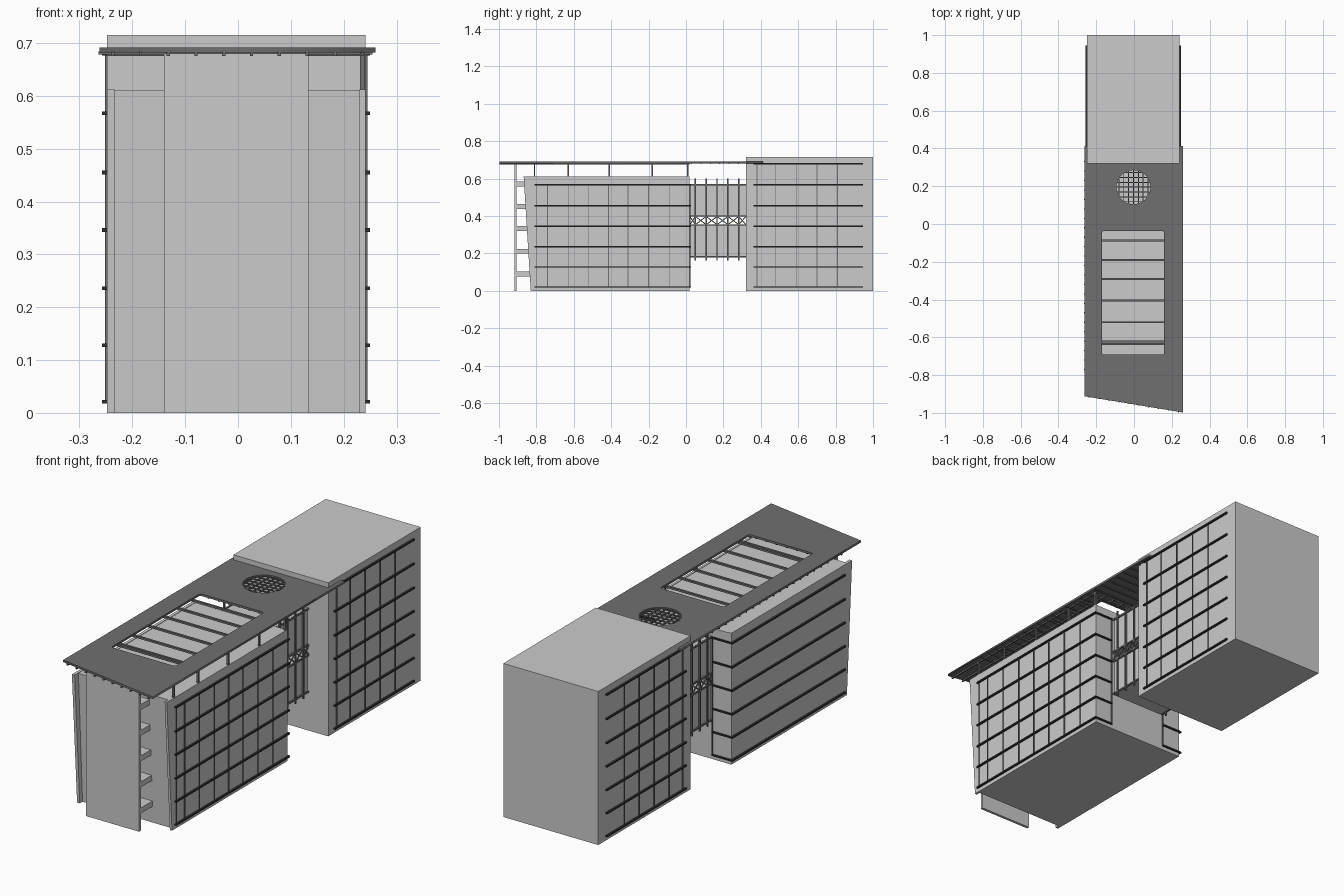
import bpy, bmesh, math
from mathutils import Vector, Matrix

if "Cube" in bpy.data.objects:
    bpy.data.objects.remove(bpy.data.objects["Cube"])


def material(name, v):
    m = bpy.data.materials.new(name)
    m.diffuse_color = (v, v, v, 1)
    m.use_nodes = True
    m.node_tree.nodes["Principled BSDF"].inputs["Base Color"].default_value = m.diffuse_color
    return m


DARK = material("dark_grey", 0.16)
BLACK = material("near_black", 0.03)


def finish(name, bm, mat=None):
    bmesh.ops.recalc_face_normals(bm, faces=bm.faces)
    me = bpy.data.meshes.new(name)
    bm.to_mesh(me)
    bm.free()
    if mat:
        me.materials.append(mat)
    ob = bpy.data.objects.new(name, me)
    bpy.context.collection.objects.link(ob)
    return ob


def boxes(name, items, mat=None):
    """Each item is (x0, x1, y0, y1, z0, z1)."""
    bm = bmesh.new()
    for x0, x1, y0, y1, z0, z1 in items:
        m = Matrix.Translation(((x0 + x1) / 2, (y0 + y1) / 2, (z0 + z1) / 2))
        bmesh.ops.create_cube(bm, size=1, matrix=m @ Matrix.Diagonal((x1 - x0, y1 - y0, z1 - z0, 1)))
    return finish(name, bm, mat)


def bars(name, pairs, t, mat=None):
    """Square bars running between pairs of points."""
    bm = bmesh.new()
    for a, b in pairs:
        a, b = Vector(a), Vector(b)
        d = b - a
        m = Matrix.Translation((a + b) / 2) @ d.to_track_quat('Z', 'Y').to_matrix().to_4x4()
        bmesh.ops.create_cube(bm, size=1, matrix=m @ Matrix.Diagonal((t, t, d.length, 1)))
    return finish(name, bm, mat)


def side_prism(name, profile, x0, x1):
    """Extrude a (y, z) profile along x."""
    bm = bmesh.new()
    f = bm.faces.new([bm.verts.new((x0, y, z)) for y, z in profile])
    r = bmesh.ops.extrude_face_region(bm, geom=[f])
    bmesh.ops.translate(bm, vec=(x1 - x0, 0, 0), verts=[v for v in r['geom'] if isinstance(v, bmesh.types.BMVert)])
    return finish(name, bm)


XL, XR = -0.248, 0.241

# main volumes
boxes("rear_block", [(XL, XR, 0.32, 1.0, 0, 0.715)])
side_prism("front_block", [(-0.81, 0), (0.02, 0), (0.02, 0.61), (-0.84, 0.61)], XL + 0.005, XR - 0.005)
wall = [(-0.83, 0), (0.02, 0), (0.02, 0.612), (-0.868, 0.612)]
side_prism("left_wall", wall, XL, XL + 0.014)
side_prism("right_wall", wall, XR - 0.011, XR)

# front screen with slabs tying it to the block
boxes("front_screen", [(-0.14, 0.133, -0.918, -0.905, 0, 0.68)])
boxes("screen_slabs", [(-0.135, 0.13, -0.906, -0.81, z - 0.013, z + 0.013)
                       for z in (0.09, 0.212, 0.333, 0.452, 0.572)])

# horizontal bands on the facades
levels = [0.021, 0.128, 0.236, 0.346, 0.455, 0.567, 0.68]
h = 0.0035
front_bands, rear_bands = [], []
for z in levels:
    zz = (z - h, z + h)
    rear_bands += [(XR, XR + 0.009, 0.36, 0.945, *zz), (XL - 0.009, XL, 0.36, 0.945, *zz)]
    if z < 0.6:
        front_bands += [(XR, XR + 0.009, -0.81, 0.027, *zz), (XL - 0.009, XL, -0.81, 0.027, *zz),
                        (0.15, XR, 0.02, 0.027, *zz), (XL, -0.15, 0.02, 0.027, *zz)]
boxes("front_bands", front_bands, BLACK)
boxes("rear_bands", rear_bands, BLACK)

# thin vertical mullions
w = 0.002
mull = []
for y in (-0.74, -0.63, -0.52, -0.415, -0.31, -0.2, -0.09):
    mull.append((XR, XR + 0.004, y - w, y + w, 0.021, 0.567))
mull.append((XR, XR + 0.004, -0.802, -0.798, 0.021, 0.567))
for y in (0.38, 0.48, 0.59, 0.70, 0.81):
    mull += [(XR, XR + 0.004, y - w, y + w, 0.021, 0.68), (XL - 0.004, XL, y - w, y + w, 0.021, 0.68)]
mull += [(s * 0.15 - w, s * 0.15 + w, 0.02, 0.025, 0.021, 0.567) for s in (-1, 1)]
boxes("mullions", mull, DARK)

# link between the blocks: two closed storeys with an open truss between
boxes("link_lower", [(-0.14, 0.133, 0.02, 0.32, 0.18, 0.35)])
boxes("link_upper", [(-0.14, 0.133, 0.02, 0.32, 0.402, 0.57)])
posts = [0.05 + 0.058 * i for i in range(5)]
rails, braces = [], []
for x in (-0.146, 0.139):
    for y in posts:
        rails.append(((x, y, 0.162), (x, y, 0.6)))
    for z in (0.182, 0.352, 0.4, 0.568):
        rails.append(((x, 0.02, z), (x, 0.32, z)))
    for y in [posts[0] - 0.03] + posts:
        y1 = min(y + (0.03 if y < 0.03 else 0.058), 0.32)
        braces += [((x, y, 0.354), (x, y1, 0.398)), ((x, y, 0.398), (x, y1, 0.354))]
bars("link_frame", rails, 0.007, DARK)
bars("link_braces", braces, 0.005, DARK)

# roof plate with a rectangular and a circular opening
cu = bpy.data.curves.new("roof", 'CURVE')
cu.dimensions = '2D'
cu.fill_mode = 'BOTH'
cu.extrude = 0.005


def loop(pts):
    s = cu.splines.new('POLY')
    s.points.add(len(pts) - 1)
    for p, (x, y) in zip(s.points, pts):
        p.co = (x, y, 0, 1)
    s.use_cyclic_u = True


def arc(cx, cy, r, a0, a1, n):
    return [(cx + r * math.cos(math.radians(a0 + (a1 - a0) * i / n)),
             cy + r * math.sin(math.radians(a0 + (a1 - a0) * i / n))) for i in range(n + 1)]


loop([(-0.262, -0.912), (0.26, -0.998), (0.26, 0.413), (-0.262, 0.413)])
r = 0.012
rect = []
for i, (cx, cy) in enumerate([(0.16 - r, -0.037 - r), (-0.17 + r, -0.037 - r), (-0.17 + r, -0.692 + r), (0.16 - r, -0.692 + r)]):
    rect += arc(cx, cy, r, 90 * i, 90 * i + 90, 4)
loop(rect)
CY, CR = 0.195, 0.09
loop(arc(-0.003, CY, CR, 0, 360, 48)[:-1])
tmp = bpy.data.objects.new("roof_outline", cu)
bpy.context.collection.objects.link(tmp)
dg = bpy.context.evaluated_depsgraph_get()
me = bpy.data.meshes.new_from_object(tmp.evaluated_get(dg))
bpy.data.objects.remove(tmp)
me.materials.clear()
me.materials.append(DARK)
roof = bpy.data.objects.new("roof_plate", me)
roof.location.z = 0.687
bpy.context.collection.objects.link(roof)

# beams across the rectangular opening
boxes("opening_beams", [(-0.25, 0.245, y - 0.005, y + 0.005, 0.675, 0.684)
                        for y in (-0.088, -0.19, -0.292, -0.405, -0.52, -0.622, -0.635)], DARK)

# ribs under the roof, kept clear of both openings
ribs = []
for i in range(10):
    x = -0.237 + 0.0525 * i
    yf = -0.915 - 0.165 * (x + 0.26)
    spans = [(yf, -0.7), (-0.03, 0.02)] if -0.18 < x < 0.17 else [(yf, 0.02)]
    ribs += [(x - 0.003, x + 0.003, a, b, 0.675, 0.683) for a, b in spans]
for i in range(23):
    y = -0.77 + 0.05 * i
    if -0.7 < y < -0.03:
        spans = [(-0.264, -0.175), (0.165, 0.255)]
    elif abs(y - CY) < CR:
        spans = [(-0.264, -0.1), (0.095, 0.255)]
    else:
        spans = [(-0.264, 0.255)]
    ribs += [(a, b, y - 0.003, y + 0.003, 0.678, 0.684) for a, b in spans]
boxes("roof_ribs", ribs, DARK)

# grille in the round opening
grille = []
for i in range(-3, 4):
    d = i * 0.0257
    c = math.sqrt(CR * CR - d * d)
    grille += [((d - 0.003, CY - c, 0.687), (d - 0.003, CY + c, 0.687)),
               ((-0.003 - c, CY + d, 0.687), (-0.003 + c, CY + d, 0.687))]
bars("round_grille", grille, 0.005, DARK)

# posts carrying the roof along the right side
boxes("roof_posts", [(0.231, 0.24, y - 0.004, y + 0.004, 0.605, 0.683)
                     for y in (-0.81, -0.63, -0.41, -0.18, 0.01)], DARK)
